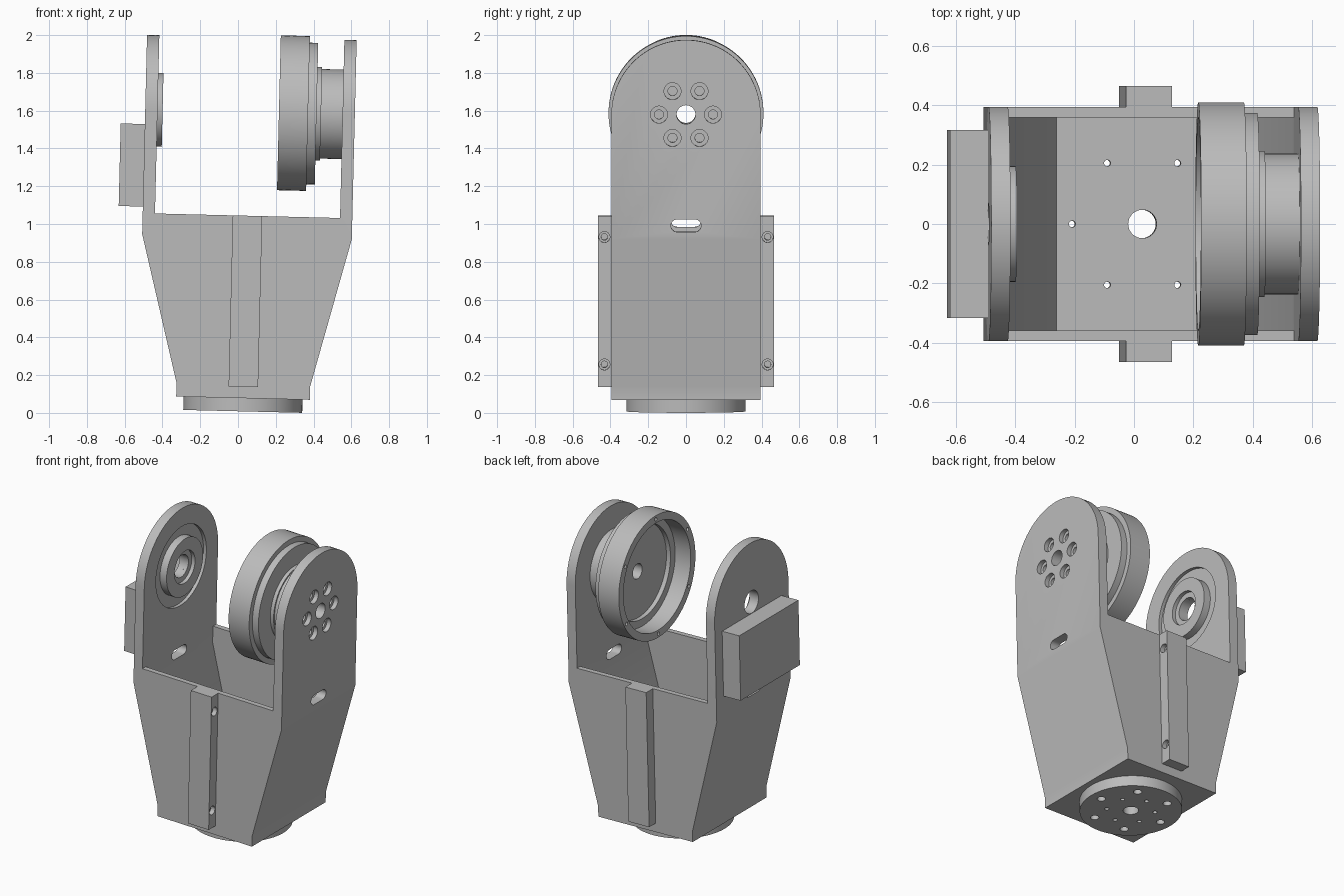
import bpy, bmesh, math
from mathutils import Matrix, Vector

if "Cube" in bpy.data.objects:
    bpy.data.objects.remove(bpy.data.objects["Cube"], do_unlink=True)

grey = bpy.data.materials.new("machined_grey")
grey.use_nodes = True
tone = (0.5, 0.5, 0.5, 1)
grey.diffuse_color = tone
grey.node_tree.nodes["Principled BSDF"].inputs["Base Color"].default_value = tone

# Whole bracket leans slightly about the y axis
LEAN = Matrix.Translation((0.025, 0, 0.008)) @ Matrix.Rotation(math.radians(1.4), 4, 'Y')
AXLE = 1.585      # height of the pivot axis
HALF_Y = 0.395    # half depth of the bracket
INNER, OUTER = 0.49, 0.555   # faces of the side plates
RIM = 1.036       # top of the front and back walls
SIXTH = math.tau / 6
parts = []


def finish(bm, name):
    bmesh.ops.recalc_face_normals(bm, faces=bm.faces)
    mesh = bpy.data.meshes.new(name)
    bm.to_mesh(mesh)
    bm.free()
    mesh.materials.append(grey)
    obj = bpy.data.objects.new(name, mesh)
    bpy.context.collection.objects.link(obj)
    return obj


def prism(name, points, axis, lo, hi):
    """Extrude an outline: (x, z) along y, or (y, z) along x."""
    place = (lambda a, b, d: (a, d, b)) if axis == 'y' else (lambda a, b, d: (d, a, b))
    bm = bmesh.new()
    face = bm.faces.new([bm.verts.new(place(a, b, lo)) for a, b in points])
    top = bmesh.ops.extrude_face_region(bm, geom=[face])["geom"]
    bmesh.ops.translate(bm, vec=Vector(place(0, 0, hi - lo)),
                        verts=[v for v in top if isinstance(v, bmesh.types.BMVert)])
    return finish(bm, name)


def box(name, x, y, z):
    return prism(name, [(x[0], z[0]), (x[1], z[0]), (x[1], z[1]), (x[0], z[1])], 'y', *y)


def lathe(name, profile, axis, steps=96):
    """Revolve a closed (radius, distance) profile about the pivot (x) or centre (z)."""
    bm = bmesh.new()
    rings = []
    for i in range(steps):
        c, s = math.cos(math.tau * i / steps), math.sin(math.tau * i / steps)
        rings.append([bm.verts.new((d, r * c, AXLE + r * s) if axis == 'x' else (r * c, r * s, d))
                      for r, d in profile])
    n = len(profile)
    for i in range(steps):
        a, b = rings[i], rings[(i + 1) % steps]
        for j in range(n):
            k = (j + 1) % n
            bm.faces.new((a[j], a[k], b[k], b[j]))
    return finish(bm, name)


def rod(axis, radius, lo, hi, p, q, sides=32):
    """Round cutter along x at (y, z), or along z at (x, y)."""
    bm = bmesh.new()
    bmesh.ops.create_cone(bm, cap_ends=True, segments=sides, radius1=radius,
                          radius2=radius, depth=hi - lo)
    mid = (lo + hi) / 2
    if axis == 'x':
        move = Matrix.Translation((mid, p, q)) @ Matrix.Rotation(math.pi / 2, 4, 'Y')
    else:
        move = Matrix.Translation((p, q, mid))
    bm.transform(move)
    return finish(bm, "cutter")


def combine(obj, others, operation='DIFFERENCE'):
    for other in others:
        mod = obj.modifiers.new("cut", 'BOOLEAN')
        mod.operation, mod.solver, mod.object = operation, 'EXACT', other
        bpy.context.view_layer.objects.active = obj
        bpy.ops.object.modifier_apply(modifier=mod.name)
        bpy.data.objects.remove(other, do_unlink=True)
    return obj


def mirrored(half):
    """Close an outline from its right half, listed bottom to top."""
    return half + [(-a, b) for a, b in reversed(half)]


def circle(radius, count=6, turn=0.0):
    return [(radius * math.cos(turn + i * math.tau / count),
             radius * math.sin(turn + i * math.tau / count)) for i in range(count)]


# Yoke: tapered tub with two round-topped side plates
yoke = prism("yoke", mirrored([(0.354, 0.07), (0.354, 0.142), (OUTER, 0.925), (OUTER, 1.98),
                               (INNER, 1.98), (INNER, RIM)]), 'y', -0.5, 0.5)
arch = [(-HALF_Y, 0), (HALF_Y, 0)]
arch += [(HALF_Y * math.cos(math.pi * i / 48), AXLE + HALF_Y * math.sin(math.pi * i / 48))
         for i in range(49)]
combine(yoke, [prism("cutter", arch, 'x', -1, 1)], 'INTERSECT')
combine(yoke, [prism("cutter", mirrored([(0.29, 0.142), (INNER, 0.925), (INNER, RIM + 0.05)]),
                     'y', -0.36, 0.36)])

# Cable slots through both side plates
slot = [(0.047 + 0.033 * math.cos(t), 0.997 + 0.033 * math.sin(t))
        for t in [-math.pi / 2 + math.pi * i / 12 for i in range(13)]]
combine(yoke, [prism("cutter", mirrored(slot), 'x', -1, 1)])

# Bolt holes and centre hole in the left plate
cuts = [rod('x', 0.05, 0.4, 0.7, 0, AXLE)]
for y, z in circle(0.143):
    cuts += [rod('x', 0.045, 0.525, 0.7, y, AXLE + z), rod('x', 0.024, 0.45, 0.54, y, AXLE + z)]
# Bearing seat in the right plate
cuts += [rod('x', 0.075, -0.7, -0.4, 0, AXLE), rod('x', 0.27, -0.512, -0.4, 0, AXLE, 96)]
# Floor holes
cuts += [rod('z', 0.048, 0, 0.3, 0, 0)]
cuts += [rod('z', 0.011, 0, 0.3, x, y, 16) for x, y in circle(0.237)]
combine(yoke, cuts)
parts.append(yoke)

# Base flange with bolt circle
flange = lathe("base_flange", [(0.048, 0), (0.315, 0), (0.315, 0.07), (0.048, 0.07)], 'z')
cuts = []
for x, y in circle(0.237):
    cuts += [rod('z', 0.026, -0.1, 0.04, x, y), rod('z', 0.011, 0.02, 0.1, x, y, 16)]
cuts += [rod('z', 0.014, -0.1, 0.04, x, y, 16) for x, y in circle(0.15, 6, SIXTH / 2)]
parts.append(combine(flange, cuts))

# Front and back rails with counterbored holes on the left side
for name, side in (("front_rail", -1), ("back_rail", 1)):
    rail = box(name, (-0.078, 0.078), sorted((side * HALF_Y, side * 0.466)), (0.13, RIM))
    cuts = []
    for z in (0.25, 0.925):
        cuts += [rod('x', 0.029, 0.048, 0.2, side * 0.432, z),
                 rod('x', 0.017, -0.03, 0.06, side * 0.432, z)]
    parts.append(combine(rail, cuts))

# Control box outside the right plate
parts.append(box("control_box", (-0.683, -OUTER), (-0.317, 0.317), (1.071, 1.508)))

# Bearing ring on the right plate
parts.append(lathe("bearing_ring", [(0.075, -0.512), (0.195, -0.512), (0.195, -0.463),
                                    (0.11, -0.463), (0.11, -0.488), (0.075, -0.488)], 'x'))

# Stepped motor housing, open toward the centre, with hub on the left plate
housing = lathe("motor_housing", [
    (0.05, 0.3), (0.31, 0.3), (0.31, 0.27), (0.36, 0.27), (0.36, 0.153), (0.41, 0.153),
    (0.41, 0.307), (0.375, 0.307), (0.375, 0.352), (0.247, 0.352), (0.247, 0.376),
    (0.237, 0.376), (0.237, INNER), (0.05, INNER)], 'x')
parts.append(combine(housing, [rod('x', 0.012, 0.1, 0.2, y, AXLE + z, 12)
                               for y, z in circle(0.385, 6, math.pi / 2)]))

# Smooth the round surfaces and apply the lean
for obj in parts:
    obj.data.transform(LEAN)
    bpy.ops.object.select_all(action='DESELECT')
    obj.select_set(True)
    bpy.context.view_layer.objects.active = obj
    bpy.ops.object.shade_smooth_by_angle(angle=math.radians(30))
